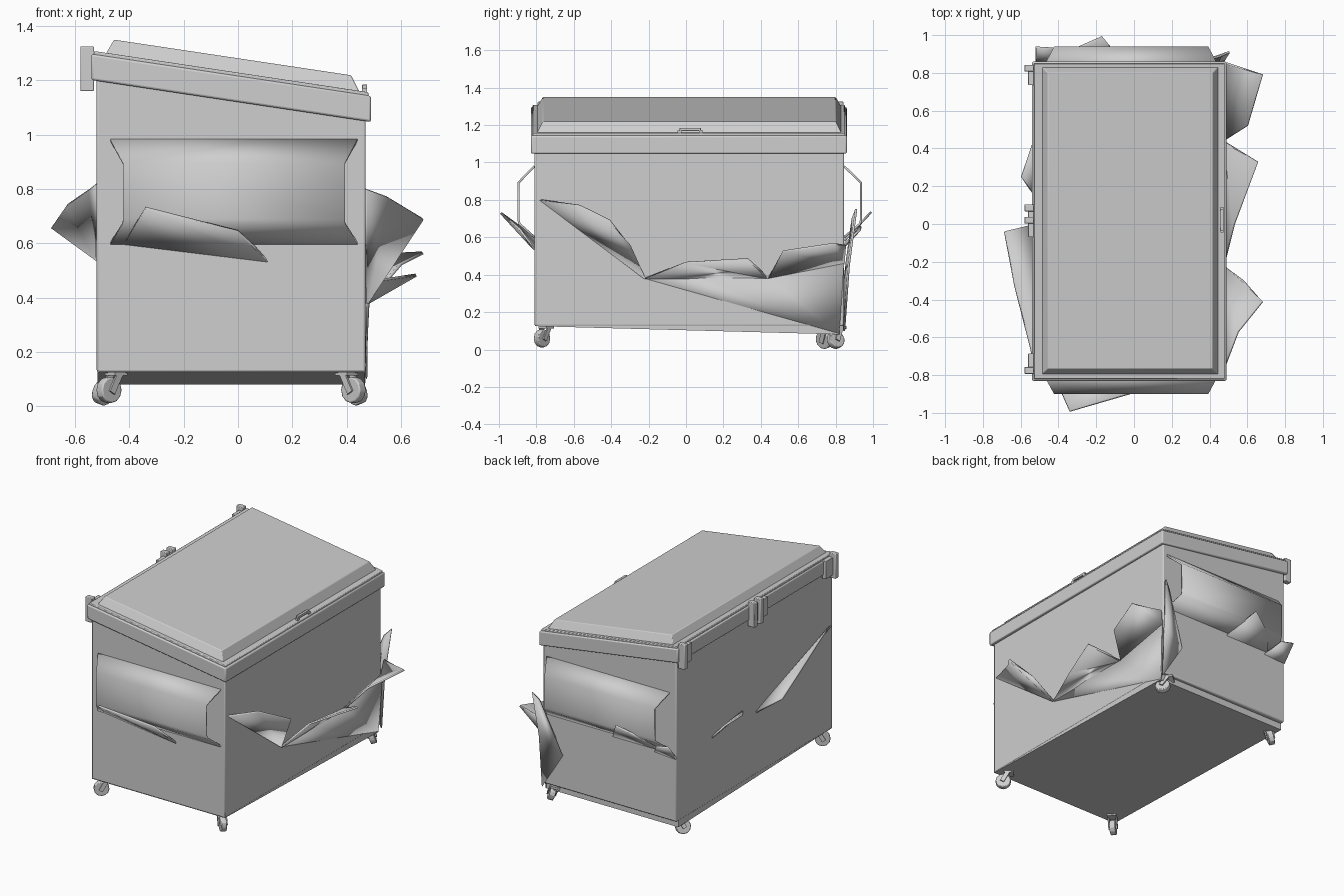
import bpy, bmesh, math
from mathutils import Vector, Matrix

if "Cube" in bpy.data.objects:
    bpy.data.objects.remove(bpy.data.objects["Cube"], do_unlink=True)

grey = bpy.data.materials.new("light_grey_metal")
grey.use_nodes = True
grey.diffuse_color = (0.62, 0.62, 0.62, 1)
grey.node_tree.nodes["Principled BSDF"].inputs["Base Color"].default_value = grey.diffuse_color


def finish(name, bm, bevel=0, sheet=0):
    bmesh.ops.recalc_face_normals(bm, faces=bm.faces)
    mesh = bpy.data.meshes.new(name)
    bm.to_mesh(mesh)
    bm.free()
    mesh.materials.append(grey)
    ob = bpy.data.objects.new(name, mesh)
    bpy.context.collection.objects.link(ob)
    if sheet:
        mod = ob.modifiers.new("thickness", "SOLIDIFY")
        mod.thickness, mod.offset = sheet, 0
    if bevel:
        mod = ob.modifiers.new("edges", "BEVEL")
        mod.width, mod.segments = bevel, 2
    bpy.context.view_layer.objects.active = ob
    ob.select_set(True)
    bpy.ops.object.shade_smooth_by_angle(angle=math.radians(30))
    ob.select_set(False)
    return ob


def slope(x):
    """Height of the slanted rim top at a given x."""
    return 1.228 - 0.15 * x


def block(name, xs, ys, low, high, bevel=0, inset=0):
    """Box whose bottom and top heights are functions of x and y."""
    bm = bmesh.new()
    bmesh.ops.create_cube(bm, size=2)
    cx, cy = sum(xs) / 2, sum(ys) / 2
    for v in bm.verts:
        top = v.co.z > 0
        shrink = inset if top else 0
        x = cx + v.co.x * ((xs[1] - xs[0]) / 2 - shrink)
        y = cy + v.co.y * ((ys[1] - ys[0]) / 2 - shrink)
        v.co = (x, y, (high if top else low)(x, y))
    return finish(name, bm, bevel)


def level(z):
    return lambda x, y: z


def rim_height(offset):
    return lambda x, y: slope(x) + offset


# Bin body, sagging floor, rim and raised lid
block("body", (-0.52, 0.47), (-0.81, 0.845), level(0.125), rim_height(-0.04), 0.008)
block("floor", (-0.518, 0.468), (-0.808, 0.82),
      lambda x, y: 0.103 - 0.027 * y, level(0.16))
block("rim", (-0.54, 0.49), (-0.83, 0.86), rim_height(-0.108), rim_height(-0.012), 0.008)
block("rim_lip", (-0.53, 0.48), (-0.82, 0.85), rim_height(-0.03), rim_height(0), 0.004)
block("lid", (-0.49, 0.45), (-0.80, 0.835), rim_height(-0.01), rim_height(0.053), 0.004, 0.034)

# Lid handle
for y in (-0.045, 0.07):
    block("handle_foot", (0.457, 0.475), (y, y + 0.02), level(1.13), level(1.172))
block("handle_bar", (0.457, 0.475), (-0.035, 0.08), level(1.168), level(1.185), 0.003)

# Hinges along the high edge
for y, side in ((0.825, -1), (0.085, -1), (0.02, -1), (-0.775, 1)):
    block("hinge_prong", (-0.58, -0.53), (y - 0.018, y + 0.018), level(1.16), level(1.325), 0.004)
    a, b = sorted((y, y + side * 0.09))
    block("hinge_plate", (-0.56, -0.53), (a, b), level(1.18), level(1.30), 0.003)

# Lifting sleeves: bent sheet with tapered ends, on the front and the back
for name, wall, out in (("front_sleeve", -0.81, -0.895), ("back_sleeve", 0.845, 0.935)):
    bm = bmesh.new()
    rows = []
    for y, z, half in ((wall, 0.98, 0.455), (out, 0.893, 0.408), (out, 0.69, 0.408),
                       (out * 0.995, 0.672, 0.41), (wall, 0.60, 0.455)):
        rows.append([bm.verts.new((-0.015 + s * half, y, z)) for s in (-1, 1)])
    for r, s in zip(rows, rows[1:]):
        bm.faces.new((r[0], r[1], s[1], s[0]))
    finish(name, bm, sheet=0.012)


def flap(name, *points, thick=0.012):
    """Torn sheet: a fan from the first point over the others."""
    bm = bmesh.new()
    vs = [bm.verts.new(p) for p in points]
    for a, b in zip(vs[1:], vs[2:]):
        bm.faces.new((vs[0], a, b))
    finish(name, bm, sheet=thick)


# Torn flaps on the left wall
flap("left_flap_front", (0.475, -0.22, 0.38), (0.47, -0.78, 0.80), (0.55, -0.57, 0.77),
     (0.68, -0.41, 0.69), (0.575, -0.3, 0.56))
flap("left_flap_middle", (0.475, 0.44, 0.38), (0.475, -0.22, 0.38), (0.53, 0.0, 0.465),
     (0.655, 0.33, 0.483), (0.53, 0.4, 0.42))
flap("left_flap_back", (0.475, 0.845, 0.46), (0.475, 0.44, 0.38), (0.6, 0.52, 0.525),
     (0.68, 0.79, 0.565), (0.49, 0.85, 0.56))
# Bulged wall under the left flaps
flap("left_bulge", (0.465, 0.82, 0.085), (0.47, -0.22, 0.38), (0.48, 0.1, 0.385),
     (0.48, 0.44, 0.38), (0.48, 0.845, 0.46), thick=0.008)

# Torn flaps on the front, right and back walls
flap("front_flap", (0.108, -0.81, 0.535), (-0.42, -0.81, 0.60), (-0.34, -0.99, 0.73),
     (0.0, -0.89, 0.645), (0.06, -0.85, 0.587))
flap("right_flap_large", (-0.52, 0.0, 0.54), (-0.685, -0.04, 0.66), (-0.63, -0.33, 0.74),
     (-0.545, -0.66, 0.80), (-0.52, -0.79, 0.82))
flap("right_flap_small", (-0.52, 0.14, 0.60), (-0.595, 0.25, 0.64),
     (-0.55, 0.38, 0.60), (-0.52, 0.47, 0.55))
flap("back_flap_inner", (-0.38, 0.845, 0.58), (-0.05, 0.845, 0.58),
     (-0.17, 0.99, 0.735), (-0.33, 0.92, 0.66))
flap("back_flap_outer", (-0.52, 0.845, 0.55), (-0.36, 0.845, 0.56),
     (-0.43, 0.93, 0.64), (-0.52, 0.935, 0.66))
flap("back_corner_spike", (0.32, 0.845, 0.35), (0.475, 0.845, 0.10), (0.48, 0.87, 0.45),
     (0.505, 0.91, 0.75), (0.46, 0.89, 0.70), (0.45, 0.86, 0.47))


def caster(name, x, y, z, turn, tilt=0):
    """Wheel with a fork, turned about the vertical."""
    place = Matrix.Translation((x, y, z)) @ Matrix.Rotation(turn, 4, "Z") @ Matrix.Rotation(tilt, 4, "X")
    bm = bmesh.new()
    bmesh.ops.create_cone(bm, cap_ends=True, segments=12, radius1=0.048, radius2=0.048, depth=0.036,
                          matrix=place @ Matrix.Rotation(math.pi / 2, 4, "X"))
    finish(name + "_wheel", bm, 0.005)
    bm = bmesh.new()
    for s in (-1, 1):
        arm = Matrix.Translation((0.015, s * 0.025, 0.03)) @ Matrix.Rotation(0.5, 4, "Y")
        bmesh.ops.create_cube(bm, matrix=place @ arm @ Matrix.Diagonal((0.026, 0.008, 0.09, 1)))
    top = Matrix.Translation((0.035, 0, 0.06))
    bmesh.ops.create_cube(bm, matrix=place @ top @ Matrix.Diagonal((0.06, 0.058, 0.014, 1)))
    finish(name + "_fork", bm)


caster("front_right_caster", -0.475, -0.77, 0.06, 0.7)
caster("front_left_caster", 0.425, -0.77, 0.06, 2.4)
caster("back_right_caster", -0.495, 0.74, 0.052, 0.9, 0.3)
caster("back_left_caster", 0.435, 0.80, 0.052, 2.2, -0.3)
